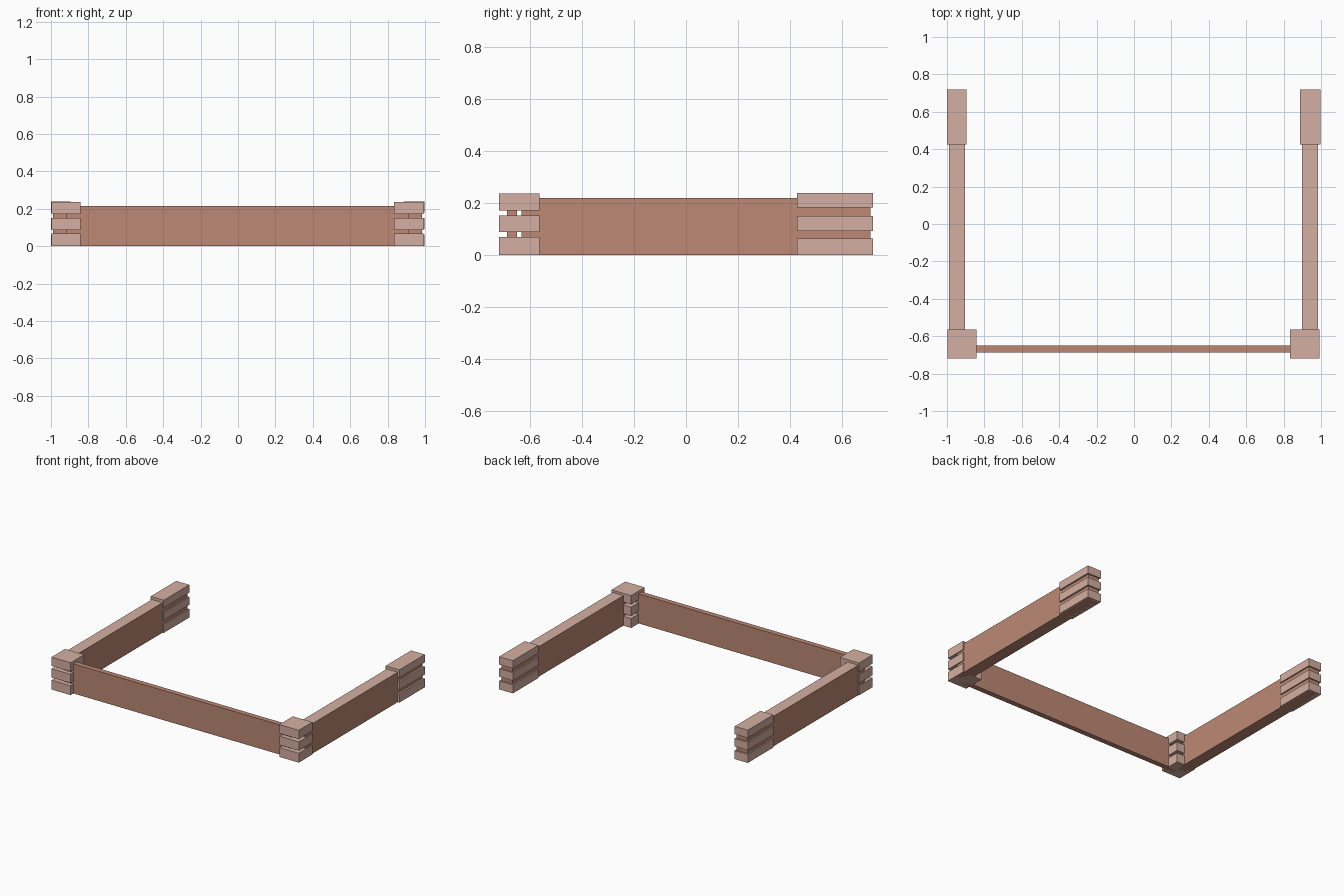
import bpy

if "Cube" in bpy.data.objects:
    bpy.data.objects.remove(bpy.data.objects["Cube"])


def material(name, rgb):
    m = bpy.data.materials.new(name)
    m.diffuse_color = (*rgb, 1)
    m.use_nodes = True
    m.node_tree.nodes["Principled BSDF"].inputs["Base Color"].default_value = m.diffuse_color
    return m


clay = material("clay", (0.51, 0.25, 0.18))
pale = material("pale_clay", (0.66, 0.43, 0.36))


def box(name, x, y, z, mat):
    """Box from (min, max) ranges on each axis."""
    bpy.ops.mesh.primitive_cube_add(size=1, location=[sum(r) / 2 for r in (x, y, z)])
    ob = bpy.context.object
    ob.name = name
    ob.scale = [r[1] - r[0] for r in (x, y, z)]
    bpy.ops.object.transform_apply(location=False, rotation=False, scale=True)
    ob.data.materials.append(mat)
    return ob


# Thin front wall, running into the corner stacks
box("front_wall", (-0.918, 0.913), (-0.687, -0.649), (0, 0.215), clay)

# Stacked block heights
corner_levels = [(0, 0.068), (0.087, 0.151), (0.171, 0.235)]
end_levels = [(0, 0.062), (0.092, 0.15), (0.181, 0.238)]

# Each side: wall, corner and end block x ranges
sides = {
    "left": ((-0.99, -0.904), (-0.996, -0.842), (-1.0, -0.895)),
    "right": ((0.898, 0.985), (0.835, 0.992), (0.888, 0.998)),
}
for side, (wall_x, corner_x, end_x) in sides.items():
    # Thick side wall with a paler top face
    wall = box(f"{side}_wall", wall_x, (-0.632, 0.709), (0, 0.218), clay)
    wall.data.materials.append(pale)
    for f in wall.data.polygons:
        if f.normal.z > 0.5:
            f.material_index = 1
    # Square corner stack and long rear stack
    for i, z in enumerate(corner_levels):
        box(f"{side}_corner_block_{i + 1}", corner_x, (-0.719, -0.563), z, pale)
    for i, z in enumerate(end_levels):
        box(f"{side}_end_block_{i + 1}", end_x, (0.426, 0.719), z, pale)
